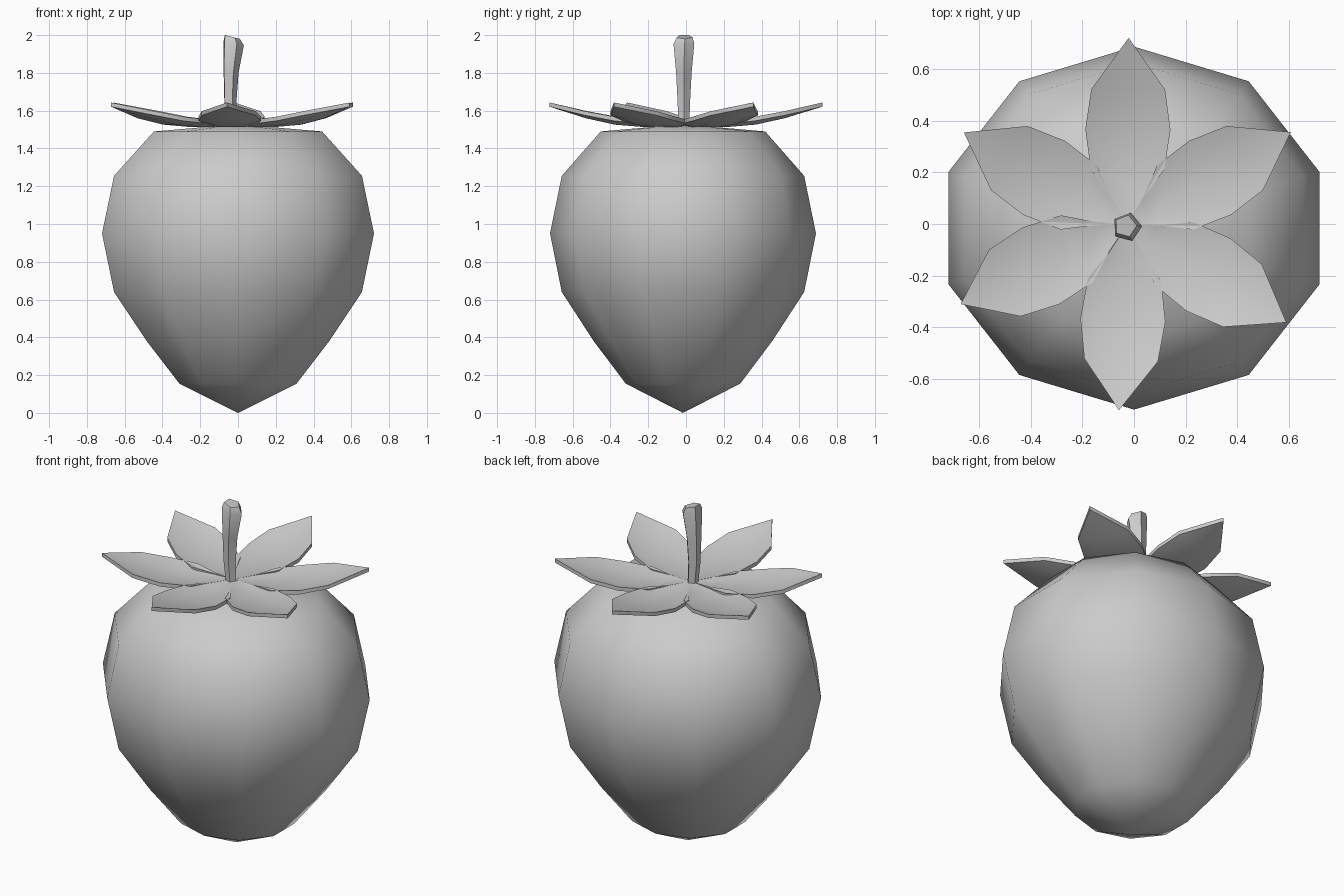
import bpy, bmesh
from math import sin, cos, radians, tau
from mathutils import Vector, Matrix

if "Cube" in bpy.data.objects:
    bpy.data.objects.remove(bpy.data.objects["Cube"])


def make_object(name, bm, angle):
    bmesh.ops.recalc_face_normals(bm, faces=bm.faces)
    mesh = bpy.data.meshes.new(name)
    bm.to_mesh(mesh)
    bm.free()
    ob = bpy.data.objects.new(name, mesh)
    bpy.context.collection.objects.link(ob)
    bpy.ops.object.select_all(action='DESELECT')
    ob.select_set(True)
    bpy.context.view_layer.objects.active = ob
    bpy.ops.object.shade_smooth_by_angle(angle=radians(angle))
    return ob


def loft(name, rings, sides, start, bottom, top, squash=1.0, angle=60):
    """Rings of (x, y, z, radius), closed by a point at each end."""
    bm = bmesh.new()
    loops = []
    for x, y, z, r in rings:
        loops.append([bm.verts.new((x + r * cos(start + tau * i / sides),
                                    y + squash * r * sin(start + tau * i / sides), z))
                      for i in range(sides)])
    low, high = bm.verts.new(bottom), bm.verts.new(top)
    for i in range(sides):
        j = (i + 1) % sides
        for a, b in zip(loops, loops[1:]):
            bm.faces.new((a[i], a[j], b[j], b[i]))
        bm.faces.new((low, loops[0][j], loops[0][i]))
        bm.faces.new((high, loops[-1][i], loops[-1][j]))
    return make_object(name, bm, angle)


# Fruit: ten-sided pointed body
profile = [(0.155, 0.326), (0.38, 0.508), (0.64, 0.69), (0.95, 0.757),
           (1.255, 0.69), (1.49, 0.468)]
loft("fruit_body", [(0, -0.016, z, r) for z, r in profile], 10, radians(18),
     (0, -0.016, 0), (0, -0.016, 1.528), squash=0.93, angle=80)

# Stem: thin five-sided stalk flaring to a cut, tilted end
stem = [(-0.033, -0.012, 1.515, 0.030), (-0.043, -0.012, 1.65, 0.035),
        (-0.040, -0.012, 1.80, 0.043), (-0.027, -0.012, 1.965, 0.058),
        (-0.033, -0.008, 1.995, 0.044)]
ob = loft("stem", stem, 5, radians(75), (-0.033, -0.012, 1.515), (-0.035, -0.008, 1.995), angle=50)
for v in ob.data.vertices:
    if v.co.z > 1.9:
        v.co.z += -0.25 * (v.co.x + 0.075)
ob.data.update()
rise = 2.0 - max(v.co.z for v in ob.data.vertices)
for v in ob.data.vertices:
    if v.co.z > 1.9:
        v.co.z += rise

# Leaves: (distance, half width, centre height, edge height)
sections = [(0.11, 0.065, 1.535, 1.543), (0.215, 0.143, 1.535, 1.552),
            (0.37, 0.165, 1.548, 1.568), (0.525, 0.143, 1.582, 1.597)]


def leaf(name, degrees, length):
    bm = bmesh.new()
    base = bm.verts.new((0, 0, 1.543))
    tip = bm.verts.new((length, 0, 1.643))
    rows = [[bm.verts.new((d, w * s, e if abs(s) == 1 else c))
             for s in (-1, -0.5, 0.5, 1)] for d, w, c, e in sections]
    for i in range(3):
        bm.faces.new((base, rows[0][i], rows[0][i + 1]))
        for a, b in zip(rows, rows[1:]):
            bm.faces.new((a[i], b[i], b[i + 1], a[i + 1]))
        bm.faces.new((rows[-1][i], tip, rows[-1][i + 1]))
    bmesh.ops.recalc_face_normals(bm, faces=bm.faces)
    # Give the blade thickness by joining it to a lowered copy
    edges = [e for e in bm.edges if e.is_boundary]
    copy = bmesh.ops.duplicate(bm, geom=bm.verts[:] + bm.edges[:] + bm.faces[:])
    vmap = copy["vert_map"]
    for e in edges:
        a, b = e.verts
        bm.faces.new((a, b, vmap[b], vmap[a]))
    for v in copy["geom"]:
        if isinstance(v, bmesh.types.BMVert):
            v.co.z -= 0.022
    bm.transform(Matrix.Translation((-0.027, -0.003, 0)) @
                 Matrix.Rotation(radians(degrees), 4, 'Z'))
    make_object(name, bm, 40)


for n, (deg, length) in enumerate([(89.5, 0.725), (29.5, 0.73), (-31.5, 0.725),
                                   (-92.5, 0.72), (-154.5, 0.715), (150.5, 0.727)]):
    leaf(f"leaf_{n + 1}", deg, length)
